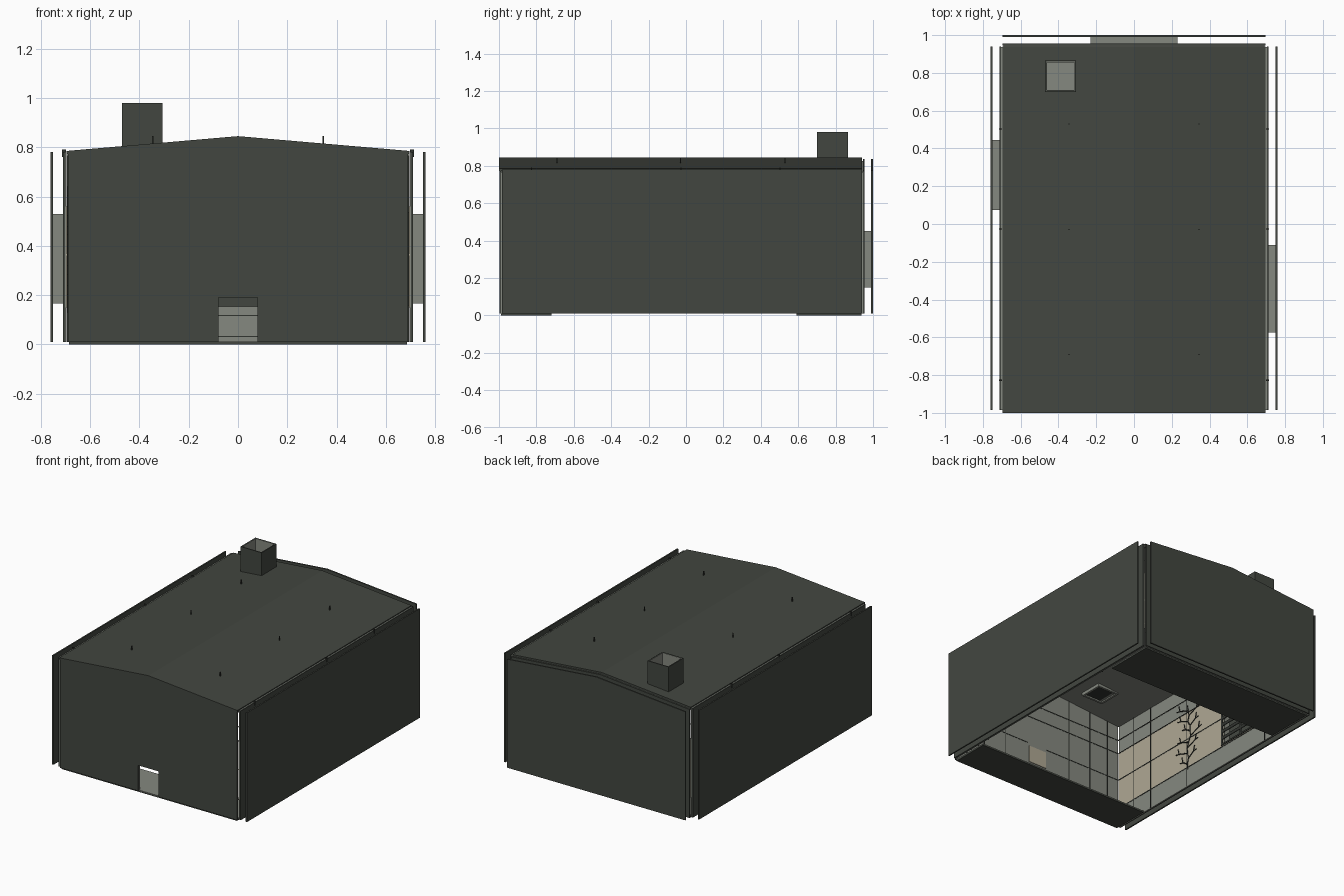
import bpy, random
from mathutils import Vector

if "Cube" in bpy.data.objects:
    bpy.data.objects.remove(bpy.data.objects["Cube"], do_unlink=True)
random.seed(4)


def material(name, rgb):
    m = bpy.data.materials.new(name)
    m.use_nodes = True
    m.diffuse_color = (*rgb, 1)
    m.node_tree.nodes["Principled BSDF"].inputs["Base Color"].default_value = (*rgb, 1)
    return m


DARK = material("dark green grey", (0.055, 0.062, 0.051))
GREY = material("stone grey", (0.235, 0.247, 0.215))
BEIGE = material("warm beige", (0.43, 0.39, 0.295))
SEAM = material("seam charcoal", (0.03, 0.033, 0.028))


def roof(drop=0.0):
    """Height of the gable roof at x, lowered by drop."""
    return lambda x: 0.845 - 0.06 * abs(x) / 0.695 - drop


def build(name, boxes, mat):
    """Mesh of boxes (x0, x1, y0, y1, z0, z1); z may be a function of x."""
    verts, faces = [], []
    for x0, x1, y0, y1, z0, z1 in boxes:
        sloped = callable(z0) or callable(z1)
        spans = [(x0, 0), (0, x1)] if sloped and x0 < 0 < x1 else [(x0, x1)]
        for a, b in spans:
            n = len(verts)
            for z in (z0, z1):
                for x, y in ((a, y0), (b, y0), (b, y1), (a, y1)):
                    verts.append((x, y, z(x) if callable(z) else z))
            faces += [[n + i for i in f] for f in (
                (3, 2, 1, 0), (4, 5, 6, 7), (0, 1, 5, 4),
                (1, 2, 6, 5), (2, 3, 7, 6), (3, 0, 4, 7))]
    mesh = bpy.data.meshes.new(name)
    mesh.from_pydata(verts, [], faces)
    mesh.materials.append(mat)
    obj = bpy.data.objects.new(name, mesh)
    bpy.context.collection.objects.link(obj)
    return obj


def around(a0, a1, b0, b1, hole):
    """Rectangles that fill a0..a1 by b0..b1 except the hole."""
    h0, h1, k0, k1 = hole
    out = [(a0, h0, b0, b1), (h1, a1, b0, b1), (h0, h1, k1, b1)]
    if callable(b0) or k0 > b0:
        out.append((h0, h1, b0, k0))
    return out


def across(rects, y0, y1):
    return [(a, b, y0, y1, c, d) for a, b, c, d in rects]


def along(rects, x0, x1):
    x0, x1 = sorted((x0, x1))
    return [(x0, x1, a, b, c, d) for a, b, c, d in rects]


def ring(hole, t):
    """Four thin rectangles framing a hole on the outside."""
    a0, a1, b0, b1 = hole
    return around(a0 - t, a1 + t, b0 - t, b1 + t, hole)


FRONT, BACK, BASE, EAVE = -0.985, 0.938, 0.01, 0.78
DOOR = (-0.08, 0.08, BASE, 0.19)
BACK_WINDOW = (-0.226, 0.226, 0.154, 0.446)

# Front wall with doorway
build("front_wall", across(around(-0.69, 0.69, BASE, roof(0.01), DOOR), -0.998, -0.99), DARK)
build("front_lining", across(around(-0.69, 0.69, BASE, roof(0.02), DOOR), -0.99, FRONT), GREY)
build("door_sign", [(-0.07, 0.07, FRONT, FRONT + 0.005, 0.22, 0.34)], BEIGE)
build("door_frame", across(ring(DOOR, 0.008)[:3], FRONT, FRONT + 0.006), SEAM)

# Back wall, window shaft and outer back panel
build("back_wall", across(around(-0.695, 0.695, BASE, roof(0.01), BACK_WINDOW), 0.946, 0.955), DARK)
build("back_lining", across(around(-0.69, 0.69, BASE, roof(0.02), BACK_WINDOW), BACK, 0.946), GREY)
build("back_window_shaft", across(ring(BACK_WINDOW, 0.004), 0.955, 0.99), GREY)
build("back_outer_panel", [(-0.695, 0.695, 0.99, 1.0, BASE, roof(0.01))], DARK)

# Side walls, window shafts and outer side panels
for side, s, w0, w1 in (("left", 1, -0.571, -0.114), ("right", -1, 0.079, 0.441)):
    window = (w0, w1, 0.169, 0.526)
    build(side + "_wall", along(around(FRONT, 0.94, BASE, EAVE, window), s * 0.703, s * 0.711), DARK)
    build(side + "_lining", along(around(FRONT, BACK, BASE, EAVE, window), s * 0.697, s * 0.703), GREY)
    build(side + "_beige_band", along(around(FRONT, BACK, 0.15, 0.56, window), s * 0.693, s * 0.697), BEIGE)
    build(side + "_window_shaft", along(ring(window, 0.004), s * 0.711, s * 0.75), GREY)
    build(side + "_outer_panel", along([(FRONT, 0.94, BASE, EAVE)], s * 0.75, s * 0.76), DARK)
    # Louvred shutters in the window opening
    slats = [(w0, w1, 0.2 + i * 0.05, 0.222 + i * 0.05) for i in range(7)]
    mid = (w0 + w1) / 2
    slats += ring(window, 0.012) + [(mid - 0.008, mid + 0.008, 0.169, 0.526)]
    build(side + "_shutters", along(slats, s * 0.688, s * 0.693), SEAM)
    # Panel seams, kept clear of the window
    seams = [(y, y + 0.006, BASE, EAVE) for y in (-0.83, -0.66, 0.5, 0.7)]
    seams += [(FRONT, BACK, z, z + 0.006) for z in (0.15, 0.56, 0.66)]
    if s < 0:
        seams += [(-0.29, -0.284, BASE, EAVE)]
    seams += [(FRONT, w0, 0.36, 0.366), (w1, BACK, 0.36, 0.366)]
    for i, r in enumerate(seams):
        if r[2] == 0.15:
            seams[i] = (FRONT, BACK, 0.146, 0.152)
    build(side + "_wall_seams", along(seams, s * 0.691, s * 0.693), SEAM)
    build(side + "_eave_pegs", along([(y, y + 0.006, 0.76, 0.79) for y in (-0.83, -0.03, 0.5)],
                                     s * 0.698, s * 0.714), SEAM)

# Seams on the end walls
for end, y0, y1, limit in (("front", FRONT, FRONT + 0.002, 0.08), ("back", BACK - 0.002, BACK, 0.23)):
    seams = [(s * x - 0.003, s * x + 0.003, BASE, roof(0.02))
             for s in (-1, 1) for x in (0.27, 0.45, 0.6)]
    seams += [(-0.69, 0.69, z, z + 0.006) for z in (0.56, 0.66)]
    if end == "back":
        seams += [(-0.69, 0.69, z, z + 0.004) for z in (0.03, 0.115)]
    for z in (0.18, 0.36):
        seams += [(-0.69, -limit, z, z + 0.005), (limit, 0.69, z, z + 0.005)]
    build(end + "_wall_seams", across(seams, y0, y1), SEAM)

# Roof and ceiling, open under the chimney
CHIMNEY = (-0.464, -0.312, 0.706, 0.859)
for name, top, bottom, mat in (("roof", 0, 0.012, DARK), ("ceiling", 0.012, 0.02, GREY)):
    rects = around(-0.695, 0.695, -1.0 if top == 0 else FRONT, 0.94, CHIMNEY)
    build(name, [(a, b, c, d, roof(bottom), roof(top)) for a, b, c, d in rects], mat)

# Chimney: dark outside, grey flue inside
build("chimney", [(*r, 0.785, 0.98) for r in ring(CHIMNEY, 0.006)], DARK)
inner = (CHIMNEY[0] + 0.003, CHIMNEY[1] - 0.003, CHIMNEY[2] + 0.003, CHIMNEY[3] - 0.003)
build("chimney_flue", [(*r, 0.785, 0.979) for r in ring(inner, 0.003)], GREY)

# Roof pins
build("roof_pins", [(x - 0.003, x + 0.003, y - 0.003, y + 0.003, 0.81, 0.845)
                    for x in (-0.345, 0.345) for y in (-0.69, -0.03, 0.53)], SEAM)

# Ceiling vent with grille
VENT = (-0.42, -0.28, -0.83, -0.69)
build("vent_frame", [(*r, 0.78, roof(0.02)) for r in ring(VENT, 0.015)], GREY)
build("vent_grille", [(*VENT, 0.79, 0.797)], SEAM)

# Floor plates at both ends, open in the middle
for name, y0, y1 in (("front_floor", -0.99, -0.72), ("back_floor", 0.59, 0.938)):
    build(name, [(-0.685, 0.685, y0, y1, 0, 0.009)], DARK)
    build(name + "_top", [(-0.685, 0.685, y0, y1, 0.009, 0.013)], GREY)

# Climbing vine on the right wall
curve = bpy.data.curves.new("wall_vine", "CURVE")
curve.dimensions = "3D"
curve.bevel_depth = 0.004
curve.bevel_resolution = 0
curve.materials.append(SEAM)


def stem(points):
    spline = curve.splines.new("POLY")
    spline.points.add(len(points) - 1)
    for p, co in zip(spline.points, points):
        p.co = (*co, 1)


trunk = [Vector((-0.687, -0.26 + random.uniform(-0.02, 0.02), 0.13 + 0.04 * i)) for i in range(13)]
stem(trunk)
for i, p in enumerate(trunk[1:-1]):
    turn = 1 if i % 2 else -1
    reach = random.uniform(0.04, 0.09)
    elbow = p + Vector((0, turn * reach, 0.03))
    stem([p, elbow, elbow + Vector((0, turn * 0.01, 0.04))])
    stem([elbow, elbow + Vector((0, turn * 0.03, 0.005))])
vine = bpy.data.objects.new("wall_vine", curve)
bpy.context.collection.objects.link(vine)
